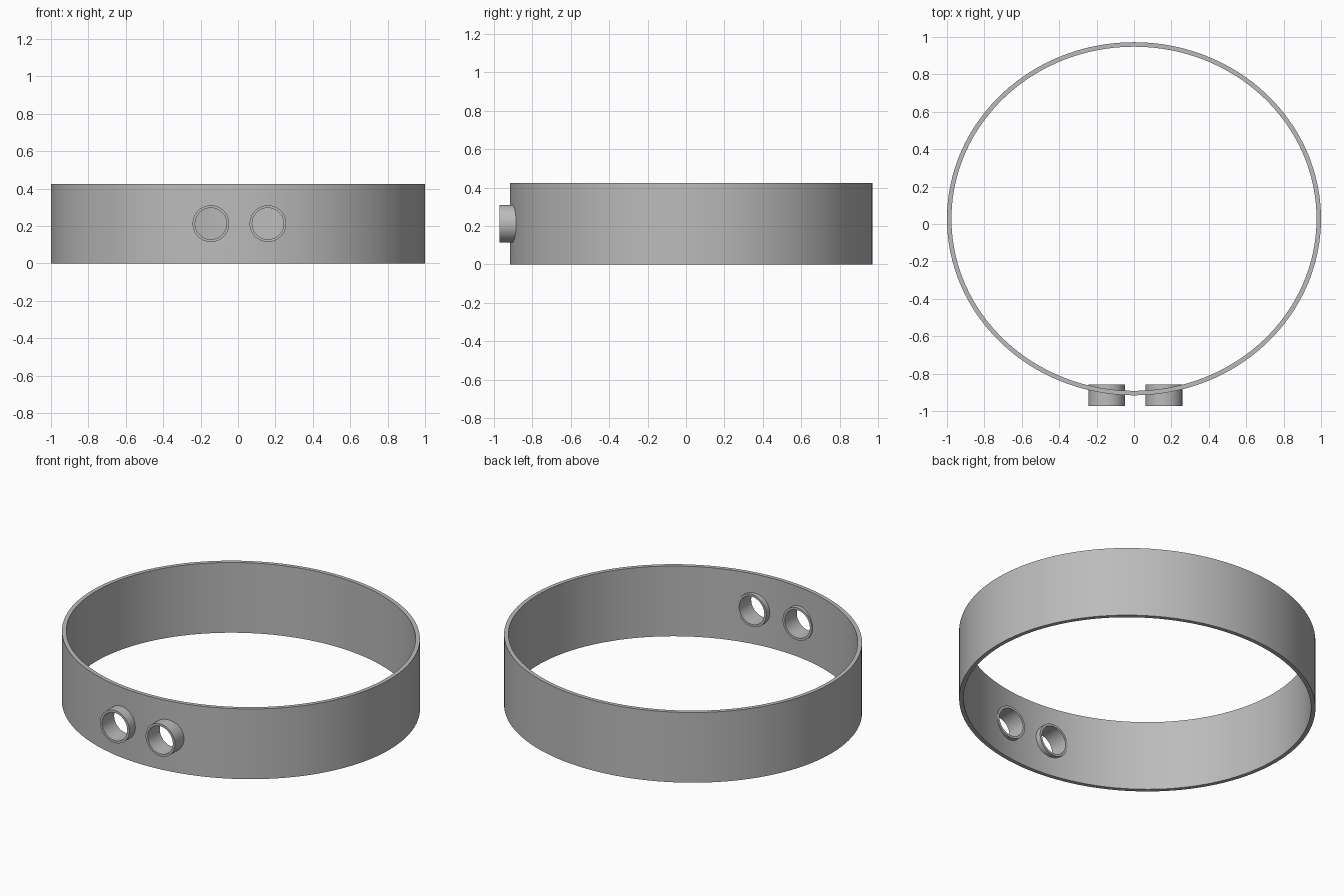
import bpy
import bmesh
import math
from mathutils import Matrix

cube = bpy.data.objects.get("Cube")
if cube:
    bpy.data.objects.remove(cube, do_unlink=True)

grey = bpy.data.materials.new("plain grey")
grey.use_nodes = True
colour = (0.5, 0.5, 0.5, 1)
grey.diffuse_color = colour
grey.node_tree.nodes["Principled BSDF"].inputs["Base Color"].default_value = colour


def tube(name, outer, inner, length, segments, matrix):
    """Hollow tube along z with elliptical radii; no inner radii gives a solid rod."""
    bm = bmesh.new()
    rows = [(outer, 0), (outer, length)]
    if inner:
        rows += [(inner, length), (inner, 0)]
    loops = []
    for (rx, ry), z in rows:
        angles = [math.tau * i / segments for i in range(segments)]
        loops.append([bm.verts.new((rx * math.cos(a), ry * math.sin(a), z)) for a in angles])
    pairs = list(zip(loops, loops[1:]))
    if inner:
        pairs.append((loops[-1], loops[0]))
    else:
        bm.faces.new(loops[0])
        bm.faces.new(loops[1])
    for low, high in pairs:
        for i in range(segments):
            j = (i + 1) % segments
            bm.faces.new((low[i], low[j], high[j], high[i]))
    bmesh.ops.recalc_face_normals(bm, faces=bm.faces)
    bm.transform(matrix)
    mesh = bpy.data.meshes.new(name)
    bm.to_mesh(mesh)
    bm.free()
    mesh.materials.append(grey)
    obj = bpy.data.objects.new(name, mesh)
    bpy.context.collection.objects.link(obj)
    return obj


def select_only(obj):
    bpy.ops.object.select_all(action='DESELECT')
    obj.select_set(True)
    bpy.context.view_layer.objects.active = obj


# Slightly oval band
HEIGHT = 0.425
band = tube("band", (1, 0.944), (0.976, 0.92), HEIGHT, 128,
            Matrix.Translation((0, 0.028, 0)))
parts = [band]

# Two short sleeves through the front wall, each with an open bore
for name, x in (("right_sleeve", -0.145), ("left_sleeve", 0.16)):
    turn = Matrix.Rotation(math.pi / 2, 4, 'X')
    place = Matrix.Translation((x, -0.857, HEIGHT / 2)) @ turn
    parts.append(tube(name, (0.098, 0.098), (0.084, 0.084), 0.115, 64, place))

    place = Matrix.Translation((x, -0.7, HEIGHT / 2)) @ turn
    cutter = tube("bore_cutter", (0.09, 0.09), None, 0.4, 64, place)
    cutter.hide_render = True
    cut = band.modifiers.new("bore", 'BOOLEAN')
    cut.operation = 'DIFFERENCE'
    cut.solver = 'EXACT'
    cut.object = cutter
    select_only(band)
    bpy.ops.object.modifier_apply(modifier=cut.name)
    bpy.data.objects.remove(cutter, do_unlink=True)

# Smooth walls, crisp rims
for part in parts:
    select_only(part)
    bpy.ops.object.shade_smooth_by_angle(angle=math.radians(30))
